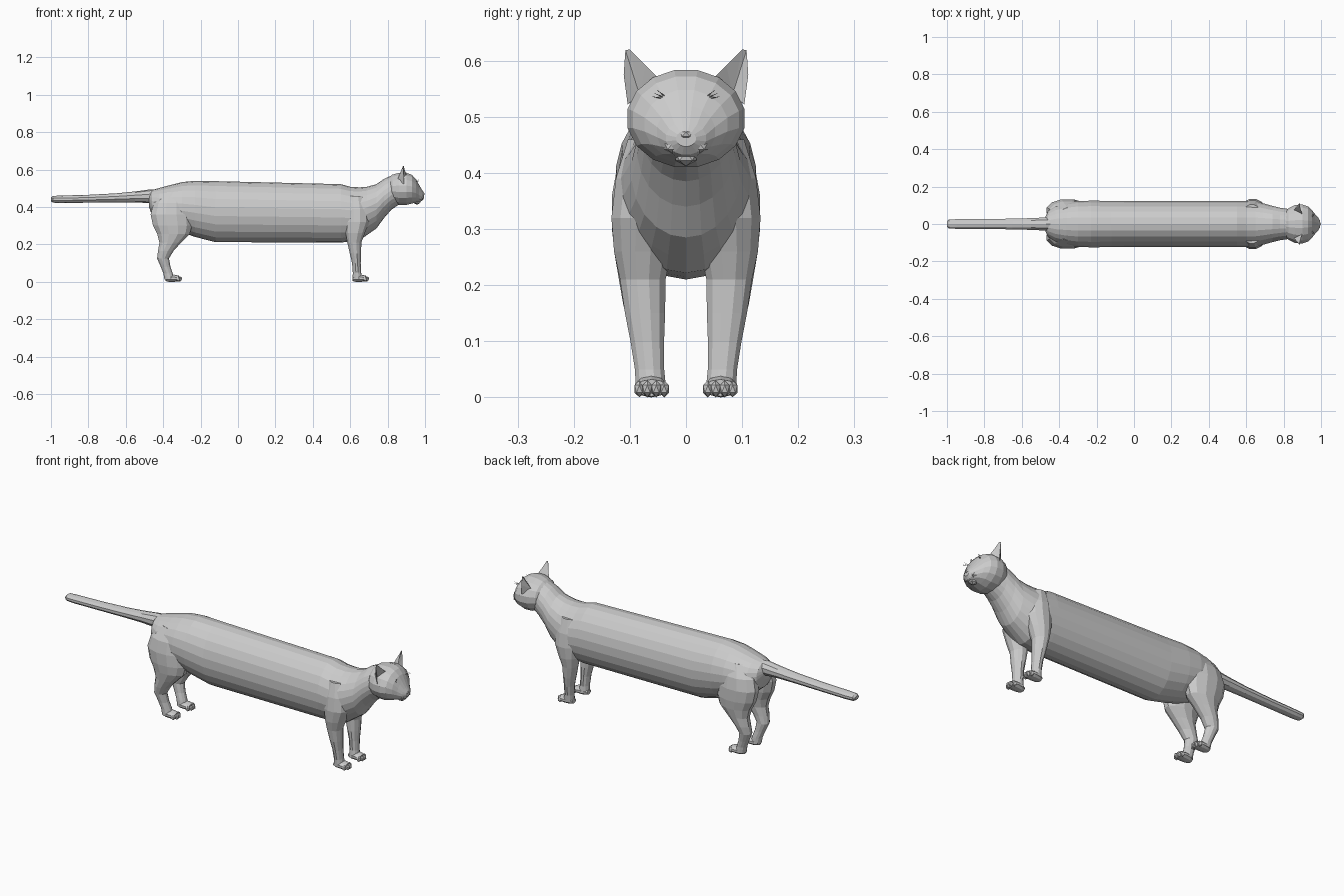
import bpy, bmesh, math
from mathutils import Vector, Matrix


def finish(name, bm, mirror=False):
    bmesh.ops.recalc_face_normals(bm, faces=bm.faces)
    me = bpy.data.meshes.new(name)
    bm.to_mesh(me)
    bm.free()
    ob = bpy.data.objects.new(name, me)
    bpy.context.collection.objects.link(ob)
    if mirror:
        m = ob.modifiers.new("mirror", 'MIRROR')
        m.use_axis = (False, True, False)
        m.use_mirror_merge = False
    return ob


def loft(bm, rings, axis, n):
    """Rings are (x, y, z, r1, r2): y/z radii along x, or x/y radii along z."""
    rows = []
    for x, y, z, r1, r2 in rings:
        row = []
        for i in range(n):
            a = 2 * math.pi * (i + 0.5) / n
            c, s = r1 * math.cos(a), r2 * math.sin(a)
            p = (x, y + c, z + s) if axis == 'x' else (x + c, y + s, z)
            row.append(bm.verts.new(p))
        rows.append(row)
    for a, b in zip(rows, rows[1:]):
        for i in range(n):
            j = (i + 1) % n
            bm.faces.new((a[i], a[j], b[j], b[i]))
    bm.faces.new(rows[0])
    bm.faces.new(rows[-1])


def blob(bm, loc, size):
    mat = Matrix.Translation(loc) @ Matrix.Diagonal((*size, 1))
    bmesh.ops.create_icosphere(bm, subdivisions=1, radius=1, matrix=mat)


def hair(bm, a, b, r):
    a, b = Vector(a), Vector(b)
    rot = (b - a).to_track_quat('Z', 'Y').to_matrix().to_4x4()
    bmesh.ops.create_cone(bm, cap_ends=True, segments=4, radius1=r, radius2=r * 0.2,
                          depth=(b - a).length, matrix=Matrix.Translation((a + b) / 2) @ rot)


# Long body with rump, chest and neck: x, top, bottom, half width
bm = bmesh.new()
body = [(-.475, .475, .40, .035), (-.46, .49, .355, .07), (-.42, .502, .32, .098),
        (-.36, .518, .29, .115), (-.30, .533, .265, .124), (-.23, .54, .24, .126),
        (-.12, .538, .212, .125), (.55, .522, .21, .124), (.60, .508, .215, .124),
        (.65, .505, .222, .122), (.69, .508, .25, .112), (.74, .522, .285, .098),
        (.78, .55, .34, .088), (.82, .568, .385, .082), (.87, .57, .42, .07)]
loft(bm, [(x, 0, (t + b) / 2, w, (t - b) / 2) for x, t, b, w in body], 'x', 22)
finish("body", bm)

# Head tapering to the muzzle
bm = bmesh.new()
loft(bm, [(.80, 0, .50, .055, .055), (.825, 0, .498, .086, .076), (.86, 0, .497, .103, .087),
          (.90, 0, .497, .106, .088), (.93, 0, .495, .096, .078), (.952, 0, .486, .075, .063),
          (.968, 0, .473, .053, .047), (.984, 0, .462, .036, .03), (.995, 0, .461, .018, .014)],
     'x', 16)
finish("head", bm)

# Muzzle pads, chin and nose
bm = bmesh.new()
for s in (-1, 1):
    blob(bm, (.97, s * .02, .45), (.022, .024, .019))
blob(bm, (.958, 0, .43), (.022, .022, .018))
finish("muzzle", bm)
bm = bmesh.new()
blob(bm, (.99, 0, .469), (.01, .013, .009))
finish("nose", bm)

# Eyes, with slanted lids
bm = bmesh.new()
blob(bm, (.957, .043, .499), (.009, .015, .01))
finish("eyes", bm, True)

# Brow and cheek whiskers
bm = bmesh.new()
for i in range(3):
    hair(bm, (.945, .032 + .003 * i, .532), (.968, .052 + .004 * i, .548 - .006 * i), .0016)
finish("brow_whiskers", bm, True)

# Hollow ears
bm = bmesh.new()
pts = [(.903, .045, .565), (.888, .104, .522), (.882, .108, .619), (.852, .072, .545),
       (.872, .083, .54), (.886, .111, .575), (.893, .072, .592), (.886, .100, .620)]
A, B, T, C, R, M, N, U = [bm.verts.new(p) for p in pts]
for f in ((A, N, C), (N, U, C), (U, T, C), (T, M, C), (M, B, C),
          (A, R, N), (N, R, U), (U, R, T), (T, R, M), (M, R, B), (A, C, R), (C, B, R)):
    bm.faces.new(f)
finish("ears", bm, True)

# Legs: x, y, z, x radius, y radius
bm = bmesh.new()
loft(bm, [(-.34, .05, .48, .06, .04), (-.355, .065, .42, .10, .058), (-.358, .073, .36, .113, .061),
          (-.350, .075, .30, .108, .059), (-.345, .077, .255, .09, .052), (-.362, .078, .21, .06, .043),
          (-.386, .077, .165, .043, .036), (-.401, .073, .125, .033, .03), (-.387, .068, .08, .027, .026),
          (-.374, .064, .045, .026, .026), (-.366, .063, .012, .028, .027)], 'z', 12)
finish("hind_legs", bm, True)
bm = bmesh.new()
loft(bm, [(.63, .06, .46, .045, .045), (.634, .068, .39, .068, .059), (.635, .073, .32, .07, .062),
          (.627, .077, .26, .053, .053), (.622, .077, .21, .039, .042), (.628, .073, .15, .031, .037),
          (.633, .069, .10, .024, .031), (.636, .065, .05, .023, .027), (.639, .062, .012, .027, .028)],
     'z', 12)
finish("front_legs", bm, True)

# Paws with four toes each
for name, x in (("hind_paws", -.345), ("front_paws", .655)):
    bm = bmesh.new()
    loft(bm, [(x - .043, .062, .015, .018, .011), (x - .025, .062, .018, .027, .018),
              (x + .005, .062, .019, .03, .019), (x + .03, .061, .017, .028, .015)], 'x', 10)
    for dy, dx in ((-.022, .024), (-.008, .034), (.008, .034), (.022, .024)):
        blob(bm, (x + dx, .061 + dy, .015), (.013, .010, .015))
    finish(name, bm, True)

# Straight tail
bm = bmesh.new()
loft(bm, [(-1, 0, .441, .016, .01), (-.99, 0, .441, .025, .018), (-.95, 0, .441, .027, .02),
          (-.8, 0, .444, .028, .021), (-.65, 0, .449, .03, .024), (-.55, 0, .454, .033, .029),
          (-.47, 0, .457, .037, .037), (-.42, 0, .45, .04, .045)], 'x', 10)
finish("tail", bm)
